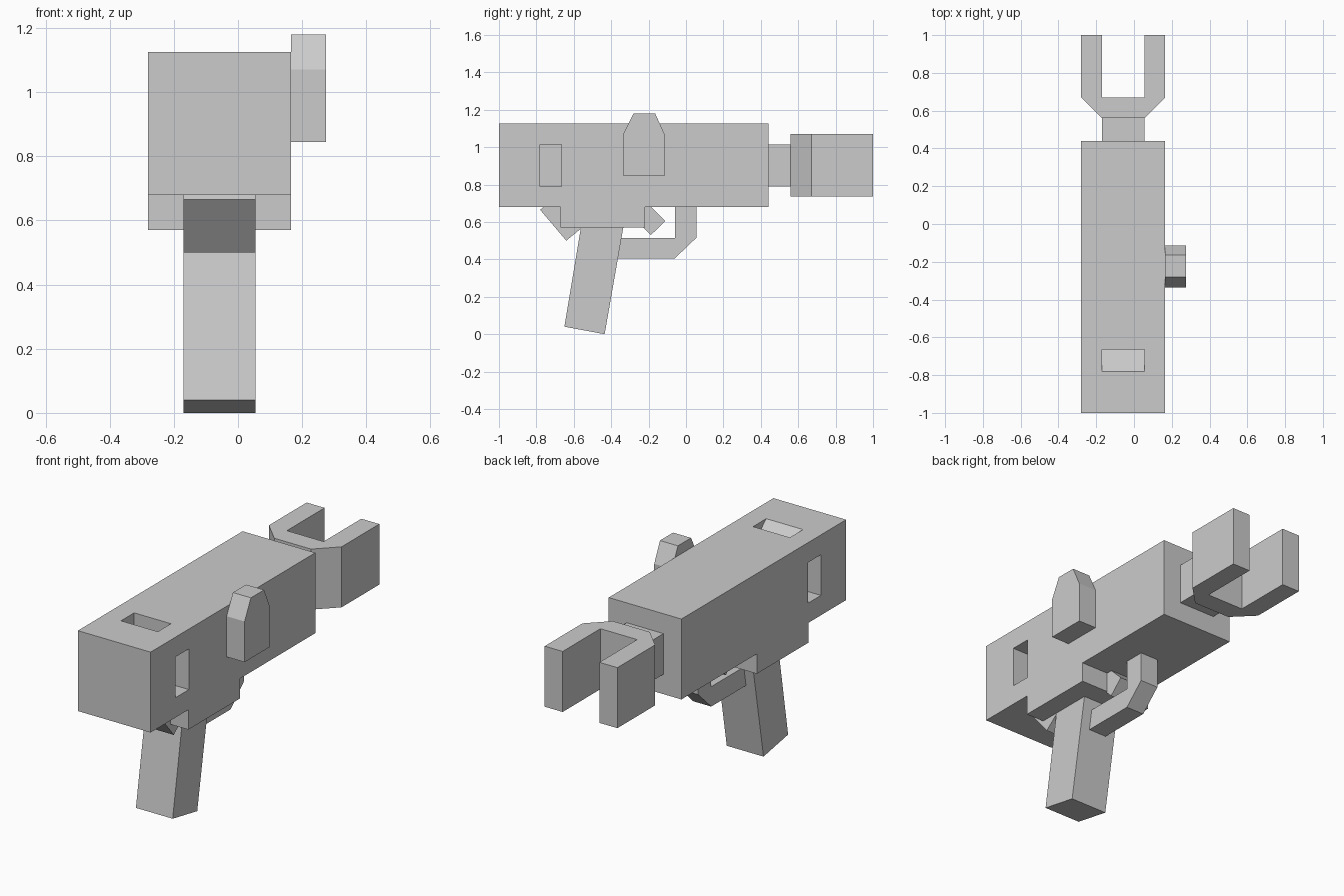
import bpy
import bmesh
from mathutils import Vector

default = bpy.data.objects.get("Cube")
if default:
    bpy.data.objects.remove(default, do_unlink=True)

grey = bpy.data.materials.new("plain grey")
grey.use_nodes = True
grey.diffuse_color = (0.6, 0.6, 0.6, 1)
grey.node_tree.nodes["Principled BSDF"].inputs["Base Color"].default_value = (0.6, 0.6, 0.6, 1)

# Shared widths
LEFT, RIGHT = 0.165, -0.28        # full body
IN_LEFT, IN_RIGHT = 0.055, -0.17  # inner half
MID = (LEFT + RIGHT) / 2


def prism(name, profile, low, high, axis="x"):
    """Extrude a (y, z) profile along x, or an (x, y) profile along z."""
    def place(a, b, t):
        return Vector((t, a, b)) if axis == "x" else Vector((a, b, t))

    bm = bmesh.new()
    base = bm.faces.new([bm.verts.new(place(a, b, low)) for a, b in profile])
    grown = bmesh.ops.extrude_face_region(bm, geom=[base])["geom"]
    shift = place(0, 0, high - low)
    bmesh.ops.translate(bm, verts=[g for g in grown if isinstance(g, bmesh.types.BMVert)], vec=shift)
    bmesh.ops.recalc_face_normals(bm, faces=bm.faces)
    mesh = bpy.data.meshes.new(name)
    bm.to_mesh(mesh)
    bm.free()
    mesh.materials.append(grey)
    obj = bpy.data.objects.new(name, mesh)
    bpy.context.scene.collection.objects.link(obj)
    return obj


def rect(y0, y1, z0, z1):
    return [(y0, z0), (y1, z0), (y1, z1), (y0, z1)]


def cut(target, cutter):
    cutter.hide_render = True
    mod = target.modifiers.new("pocket", "BOOLEAN")
    mod.operation = "DIFFERENCE"
    mod.solver = "EXACT"
    mod.object = cutter
    bpy.context.view_layer.objects.active = target
    bpy.ops.object.modifier_apply(modifier=mod.name)
    bpy.data.objects.remove(cutter, do_unlink=True)


# Main body with the receiver block below it
body = prism("body", [(-1, 0.68), (-0.67, 0.68), (-0.67, 0.57), (-0.22, 0.57), (-0.22, 0.68),
                      (0.44, 0.68), (0.44, 1.125), (-1, 1.125)], RIGHT, LEFT)

# Square pockets on both sides, ramped pocket on top
side_pocket = rect(-0.78, -0.665, 0.79, 1.015)
cut(body, prism("left_cutter", side_pocket, LEFT - 0.105, LEFT + 0.1))
cut(body, prism("right_cutter", side_pocket, RIGHT - 0.1, RIGHT + 0.105))
cut(body, prism("top_cutter", [(-0.78, 1.125), (-0.665, 1.02), (-0.665, 1.2), (-0.78, 1.2)],
                IN_RIGHT, IN_LEFT))

# Neck and two-pronged fork
prism("neck", rect(0.43, 0.57, 0.79, 1.015), IN_RIGHT, IN_LEFT)
half_fork = [(IN_LEFT, 0.56), (LEFT, 0.67), (LEFT, 1), (IN_LEFT, 1), (IN_LEFT, 0.67)]
mirrored = [(2 * MID - x, y) for x, y in reversed(half_fork)]
prism("fork", half_fork + mirrored, 0.735, 1.07, axis="z")

# Side sight
prism("side_sight", [(-0.335, 0.845), (-0.115, 0.845), (-0.115, 1.07), (-0.165, 1.18),
                     (-0.28, 1.18), (-0.335, 1.07)], LEFT, 0.275)

# Slanted grip and the tilted block behind it
prism("grip", [(-0.65, 0.04), (-0.435, 0), (-0.33, 0.6), (-0.55, 0.64)], IN_RIGHT, IN_LEFT)
prism("grip_hook", [(-0.78, 0.665), (-0.64, 0.5), (-0.555, 0.57), (-0.695, 0.735)],
      IN_RIGHT, IN_LEFT)

# Trigger and its guard
thin = (MID - 0.055, MID + 0.055)
prism("trigger", [(-0.11, 0.605), (-0.188, 0.53), (-0.30, 0.642), (-0.222, 0.717)], *thin)
prism("trigger_guard", [(-0.40, 0.405), (-0.06, 0.405), (0.055, 0.515), (0.055, 0.69),
                        (-0.06, 0.69), (-0.06, 0.515), (-0.40, 0.515)], *thin)
